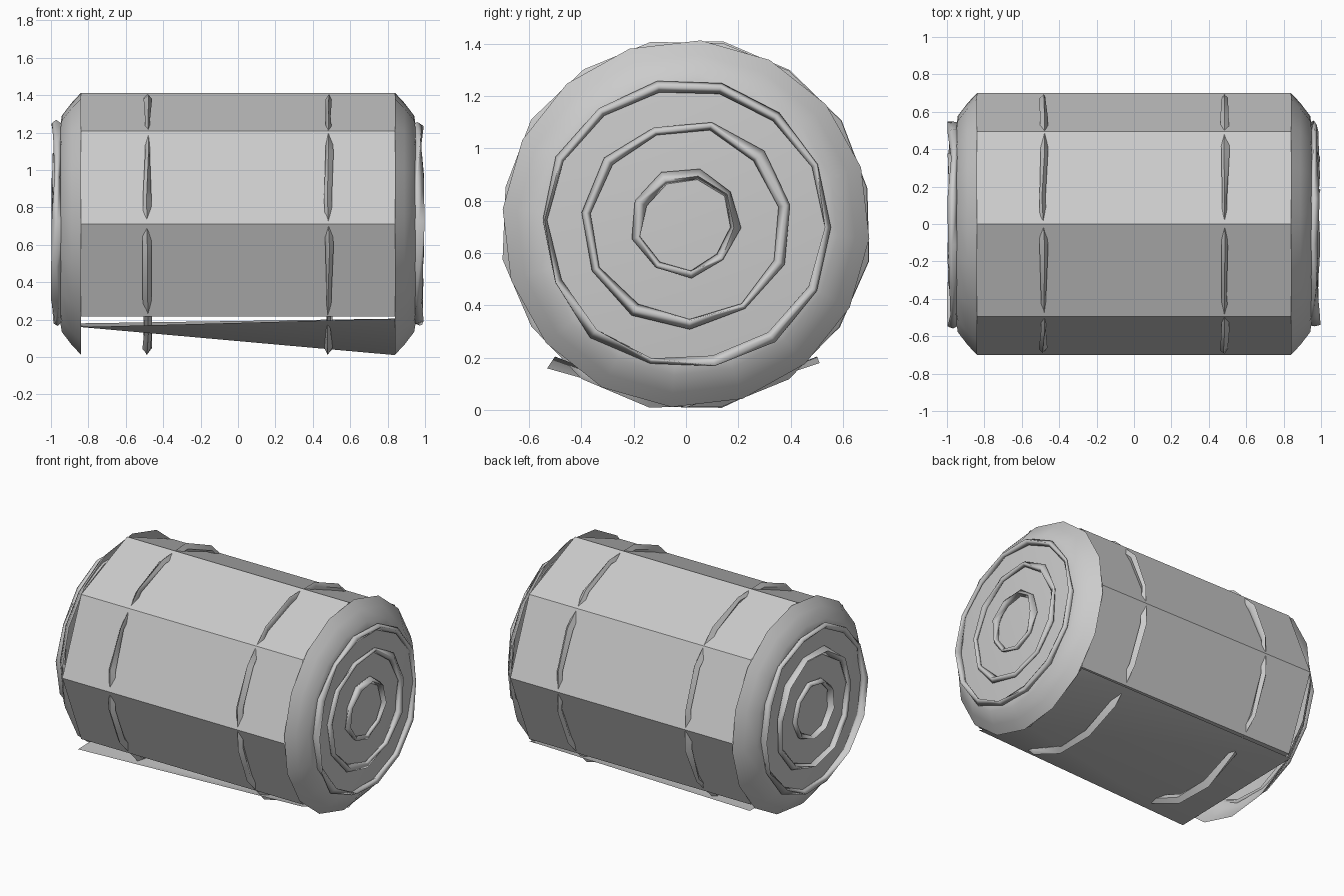
import bpy, bmesh, math, random
from mathutils import Vector

if "Cube" in bpy.data.objects:
    bpy.data.objects.remove(bpy.data.objects["Cube"])

random.seed(4)
CZ = 0.712  # height of the roll axis


def finish(name, bm, angle=60):
    bmesh.ops.recalc_face_normals(bm, faces=bm.faces)
    me = bpy.data.meshes.new(name)
    bm.to_mesh(me)
    bm.free()
    ob = bpy.data.objects.new(name, me)
    bpy.context.collection.objects.link(ob)
    bpy.ops.object.select_all(action='DESELECT')
    ob.select_set(True)
    bpy.context.view_layer.objects.active = ob
    bpy.ops.object.shade_smooth_by_angle(angle=math.radians(angle))
    return ob


def lathe(bm, profile, sides, phase=0.0, closed=False, jitter=0.0):
    """Revolve (x, radius) points around the roll axis."""
    loops = []
    for x, r in profile:
        loop = []
        for i in range(sides):
            a = 2 * math.pi * i / sides + phase
            rr = r + random.uniform(-jitter, jitter)
            xx = x + random.uniform(-jitter, jitter)
            loop.append(bm.verts.new((xx, rr * math.sin(a), CZ + rr * math.cos(a))))
        loops.append(loop)
    pairs = list(zip(loops, loops[1:]))
    if closed:
        pairs.append((loops[-1], loops[0]))
    for a, b in pairs:
        for i in range(sides):
            j = (i + 1) % sides
            bm.faces.new((a[i], a[j], b[j], b[i]))
    return loops


def ring(name, x, r, dx, dr, sides, phase, jitter, angle=60):
    bm = bmesh.new()
    prof = [(x - dx, r), (x, r + dr), (x + dx, r), (x, r - dr)]
    lathe(bm, prof, sides, phase, True, jitter)
    return finish(name, bm, angle)


# Eight-sided rolled body with its lowest corner cut flat
bm = bmesh.new()
for loop in lathe(bm, [(-0.84, 0.70), (0.84, 0.70)], 8):
    loop[4].co = (loop[3].co + loop[5].co) / 2
finish("rolled_body", bm, 44)

# Loose outer sheet under the body, slanting down to the right end
bm = bmesh.new()
pts = [(-0.84, -0.53, 0.16), (0.84, -0.50, 0.205), (0.84, 0, 0.01),
       (0.84, 0.50, 0.205), (-0.84, 0.51, 0.18)]
v = [bm.verts.new(p) for p in pts]
for f in ((0, 1, 2), (0, 2, 4), (4, 2, 3)):
    bm.faces.new([v[i] for i in f])
finish("loose_bottom_sheet", bm, 30)

for side, s in (("left", -1), ("right", 1)):
    # Rounded end rim closed by a flat face
    bm = bmesh.new()
    prof = [(0.84, 0.702), (0.89, 0.648), (0.942, 0.58), (0.95, 0.53)]
    loops = lathe(bm, [(s * x, r) for x, r in prof], 16, 0.08)
    bm.faces.new(loops[-1])
    finish(side + "_end_rim", bm)

    # Raised coils on the end face
    for n, r, sides in (("outer", 0.54, 14), ("middle", 0.38, 11), ("inner", 0.19, 9)):
        ring(f"{side}_{n}_coil", s * 0.964, r, 0.024, 0.018, sides, 0.25, 0.011, 110)

    # Binding strap, showing between the body corners
    ring(side + "_strap", s * 0.485, 0.682, 0.018, 0.027, 16, 0.2, 0.008)
